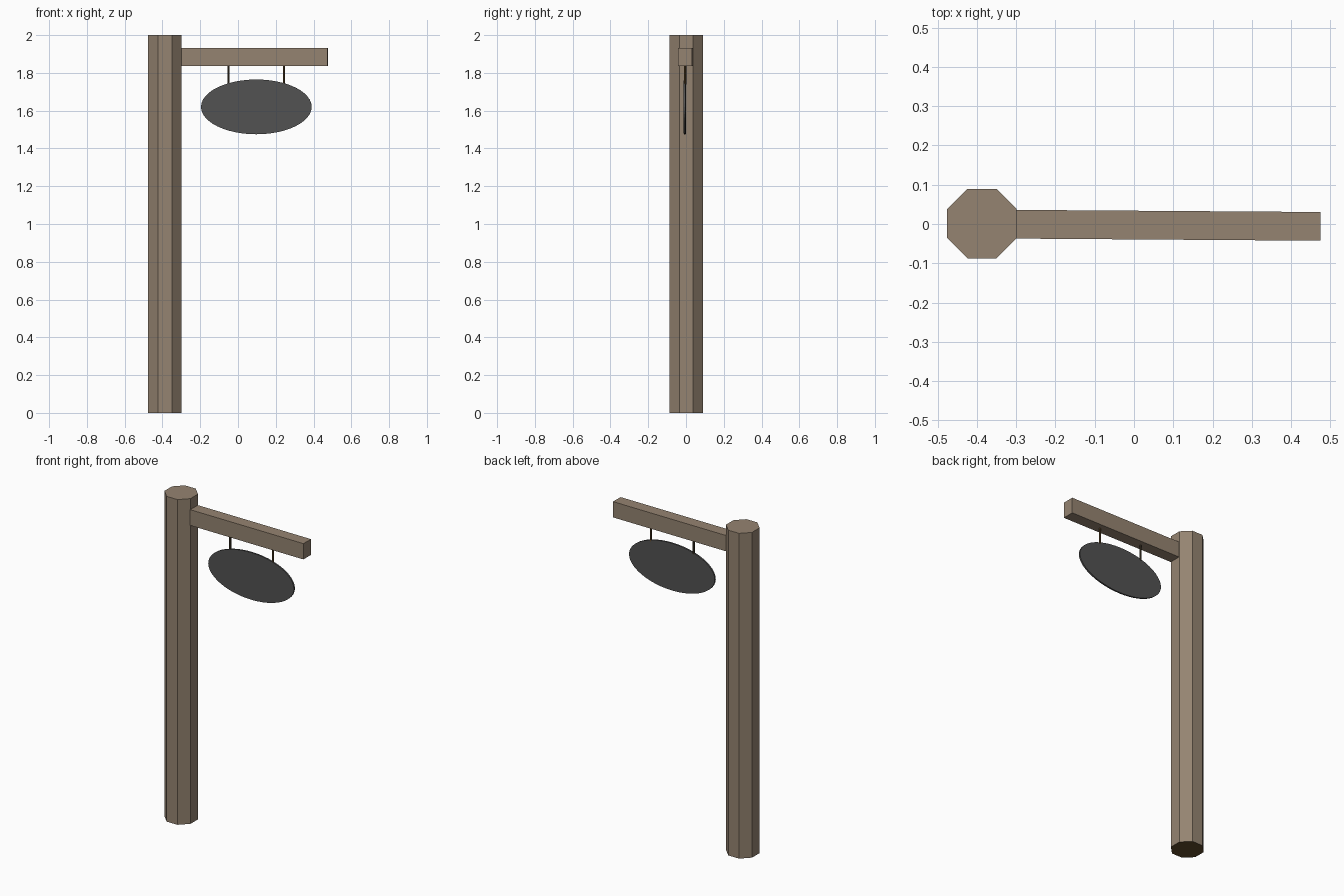
import bpy, math

if "Cube" in bpy.data.objects:
    bpy.data.objects.remove(bpy.data.objects["Cube"])

YAW = math.radians(-0.4)   # the arm is turned very slightly
POST_X = -0.387


def material(name, rgb):
    m = bpy.data.materials.new(name)
    m.diffuse_color = (*rgb, 1)
    m.use_nodes = True
    m.node_tree.nodes["Principled BSDF"].inputs["Base Color"].default_value = m.diffuse_color
    return m


wood = material("weathered wood", (0.30, 0.23, 0.165))
slate = material("dark grey", (0.085, 0.085, 0.085))
brown = material("dark brown", (0.12, 0.07, 0.025))
dark = material("blackened brown", (0.06, 0.045, 0.025))


def finish(name, *mats):
    ob = bpy.context.object
    ob.name = name
    for m in mats:
        ob.data.materials.append(m)
    return ob


def arm_y(x):
    return math.tan(YAW) * (x - POST_X)


# Octagonal post with a flat facing each axis, cut underside in brown
r = 0.0885 / math.cos(math.pi / 8)
bpy.ops.mesh.primitive_cylinder_add(vertices=8, radius=r, depth=2,
                                    location=(POST_X, 0.001, 1),
                                    rotation=(0, 0, math.pi / 8))
post = finish("post", wood, brown)
for p in post.data.polygons:
    p.material_index = 1 if p.normal.z < -0.5 else 0

# Arm, starting inside the post
x0, x1 = -0.35, 0.475
bpy.ops.mesh.primitive_cube_add(size=1, location=((x0 + x1) / 2, arm_y((x0 + x1) / 2), 1.884),
                                rotation=(0, 0, YAW))
finish("arm", wood).scale = (x1 - x0, 0.073, 0.097)

# Two hanging rods
for side, x, mat in (("inner", -0.05, dark), ("outer", 0.243, brown)):
    bpy.ops.mesh.primitive_cylinder_add(vertices=8, radius=0.006, depth=0.105,
                                        location=(x, arm_y(x) - 0.001, 1.7905))
    finish(side + "_hanger", mat)

# Oval sign board
bpy.ops.mesh.primitive_cylinder_add(vertices=48, radius=1, depth=1,
                                    location=(0.097, arm_y(0.097) - 0.003, 1.62),
                                    rotation=(math.pi / 2, 0, YAW))
finish("sign_board", slate).scale = (0.293, 0.145, 0.01)
